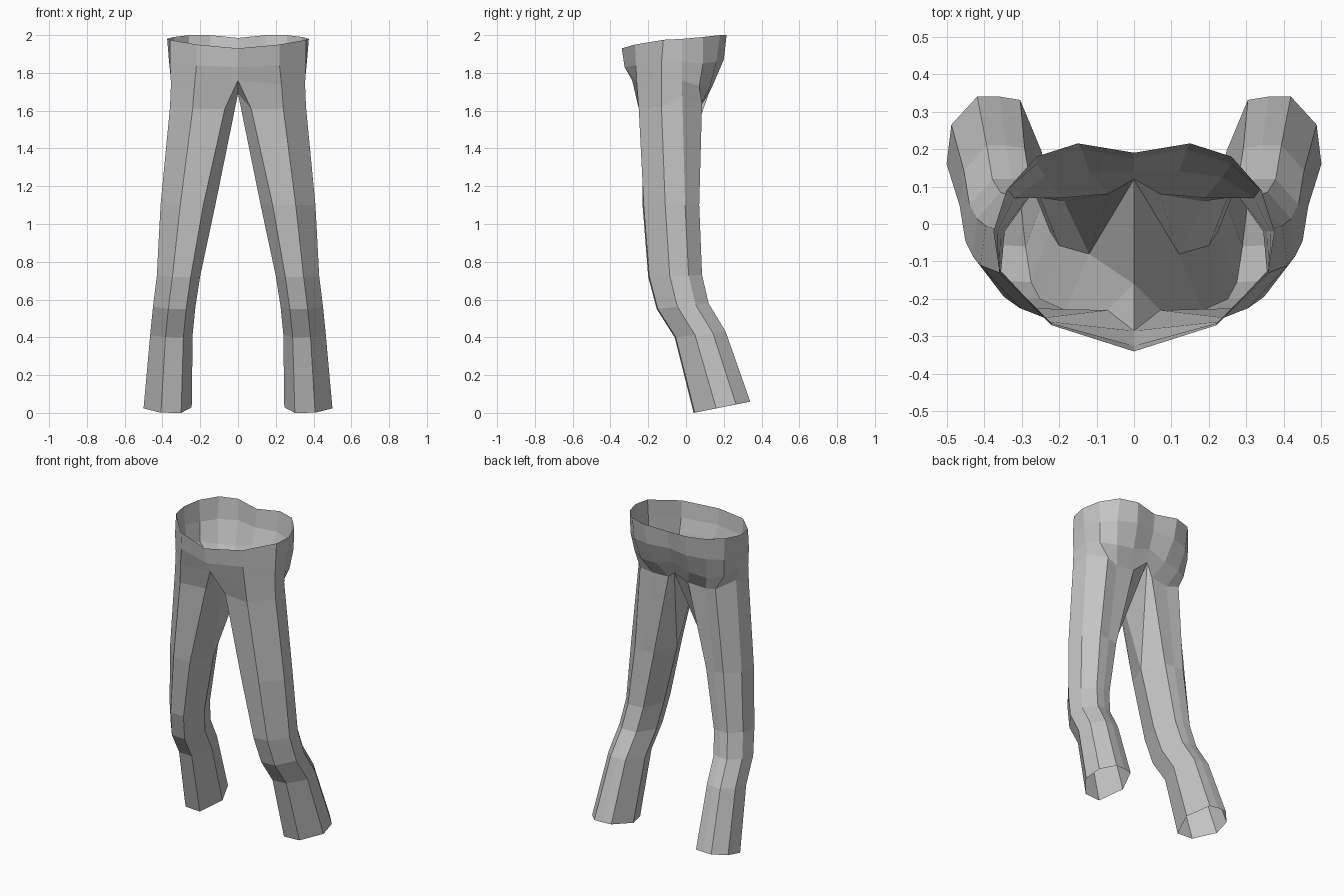
import bpy
import bmesh

cube = bpy.data.objects.get("Cube")
if cube:
    bpy.data.objects.remove(cube, do_unlink=True)

# Plain grey cloth
cloth = bpy.data.materials.new("grey_cloth")
cloth.use_nodes = True
colour = (0.55, 0.55, 0.55, 1)
cloth.diffuse_color = colour
cloth.node_tree.nodes["Principled BSDF"].inputs["Base Color"].default_value = colour

bm = bmesh.new()


def add_ring(points):
    return [bm.verts.new(point) for point in points]


def bridge(upper, lower):
    """Join two rows of equal length with quads."""
    for i in range(len(upper) - 1):
        bm.faces.new((upper[i], lower[i], lower[i + 1], upper[i + 1]))


# Hip rows, each running from front centre round the left side to back centre
waist = add_ring([(0, -.34, 1.93), (.22, -.27, 1.95), (.36, -.12, 1.975), (.375, -.02, 1.98),
                  (.34, .09, 1.99), (.26, .18, 2), (.15, .215, 2), (0, .19, 1.985)])
hips = add_ring([(0, -.325, 1.83), (.22, -.265, 1.84), (.36, -.13, 1.85), (.365, -.02, 1.86),
                 (.335, .09, 1.85), (.26, .16, 1.86), (.14, .2, 1.87), (0, .175, 1.87)])
seat = add_ring([(0, -.285, 1.76), (.23, -.26, 1.74), (.355, -.13, 1.74), (.355, -.02, 1.76),
                 (.32, .07, 1.73), (.235, .125, 1.72), (.12, .14, 1.73), (0, .14, 1.77)])
# Top of the leg, from inner front to inner back
thigh = add_ring([(.07, -.23, 1.61), (.24, -.25, 1.61), (.36, -.13, 1.62), (.345, -.02, 1.68),
                  (.27, .085, 1.64), (.19, .07, 1.62), (.07, .08, 1.63)])
crotch_front, crotch_back = add_ring([(0, -.16, 1.69), (0, .12, 1.69)])

bridge(waist, hips)
bridge(hips, seat)
bridge(seat[:7], thigh)
bm.faces.new((seat[0], crotch_front, thigh[0]))
bm.faces.new((seat[6], thigh[6], crotch_back, seat[7]))

# Leg cross-section as fractions of width and depth; the last point is the inseam
section = [(.22, 0), (.64, .02), (1, .4), (.95, .75), (.68, 1), (.45, 1), (.23, .97), (0, .5)]
# Inner x, outer x, front y, back y, front z, back z
levels = [(.12, .41, -.23, .07, 1.1, 1.1),
          (.2, .43, -.2, .085, .72, .73),
          (.225, .45, -.155, .12, .55, .58),
          (.24, .465, -.06, .21, .4, .43),
          (.245, .5, .04, .34, 0, .06)]
legs = []
for x0, x1, y0, y1, z0, z1 in levels:
    legs.append(add_ring([(x0 + u * (x1 - x0), y0 + v * (y1 - y0), z0 + v * (z1 - z0))
                          for u, v in section]))

# Upper leg and crotch gusset
knee = legs[0]
bridge(thigh, knee[:7])
bm.faces.new((thigh[6], knee[6], knee[7], crotch_back))
bm.faces.new((crotch_back, knee[7], crotch_front))
bm.faces.new((crotch_front, knee[7], knee[0], thigh[0]))

# Lower leg, open at the hem
for upper, lower in zip(legs, legs[1:]):
    bridge(upper + upper[:1], lower + lower[:1])

mesh = bpy.data.meshes.new("trousers")
bm.to_mesh(mesh)
bm.free()
mesh.materials.append(cloth)
trousers = bpy.data.objects.new("trousers", mesh)
bpy.context.collection.objects.link(trousers)

# Right half
mirror = trousers.modifiers.new("right_half", "MIRROR")
mirror.use_axis[0] = True
mirror.use_clip = True
